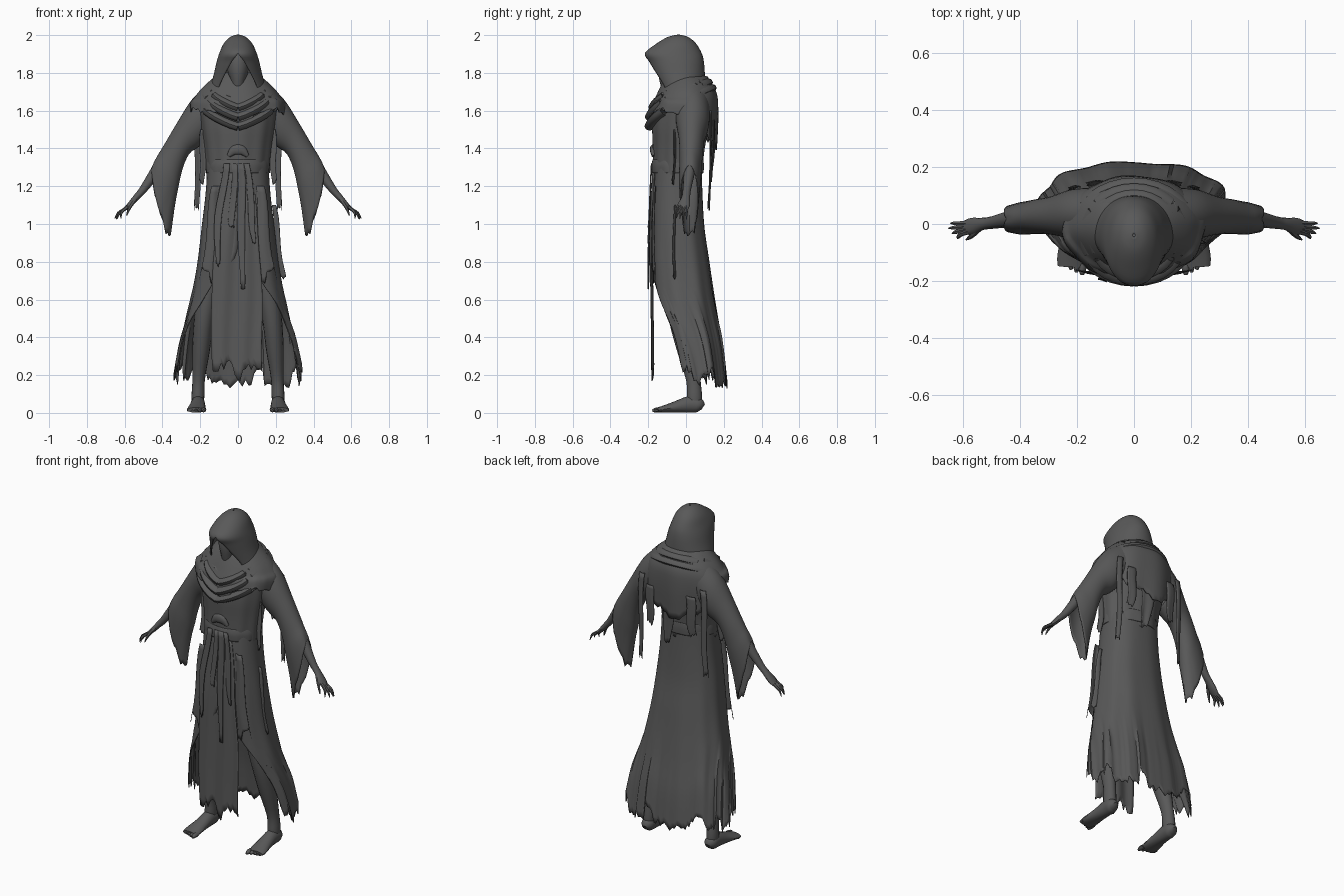
import bpy, bmesh, math, random
from mathutils import Vector

random.seed(7)
if "Cube" in bpy.data.objects:
    bpy.data.objects.remove(bpy.data.objects["Cube"])

GREY = (0.1, 0.1, 0.1, 1)
cloth = bpy.data.materials.new("dark_grey_cloth")
cloth.use_nodes = True
cloth.diffuse_color = GREY
cloth.node_tree.nodes["Principled BSDF"].inputs["Base Color"].default_value = GREY
parts = []


def smooth_rows(rows, steps):
    """Catmull-Rom interpolation between rows of numbers."""
    out = []
    for i in range(len(rows) - 1):
        a, b, c, d = (rows[max(0, min(len(rows) - 1, i + k))] for k in (-1, 0, 1, 2))
        for s in range(steps):
            t = s / steps
            out.append([q + t / 2 * (r - p + t * (2 * p - 5 * q + 4 * r - u + t * (3 * (q - r) + u - p)))
                        for p, q, r, u in zip(a, b, c, d)])
    return out + [list(rows[-1])]


def skin(name, rings, wrap=False, caps=False, thick=0.0, mirror=False):
    """Join successive rings of points into one surface."""
    bm = bmesh.new()
    grid = [[bm.verts.new(p) for p in ring] for ring in rings]
    n = len(grid[0])
    for a, b in zip(grid, grid[1:]):
        for i in range(n if wrap else n - 1):
            j = (i + 1) % n
            bm.faces.new((a[i], a[j], b[j], b[i]))
    if caps:
        bm.faces.new(grid[0])
        bm.faces.new(grid[-1])
    bmesh.ops.remove_doubles(bm, verts=bm.verts, dist=0.0005)
    bmesh.ops.recalc_face_normals(bm, faces=bm.faces)
    mesh = bpy.data.meshes.new(name)
    bm.to_mesh(mesh)
    bm.free()
    mesh.materials.append(cloth)
    ob = bpy.data.objects.new(name, mesh)
    bpy.context.collection.objects.link(ob)
    if thick:
        mod = ob.modifiers.new("thickness", "SOLIDIFY")
        mod.thickness, mod.offset = thick, 0
    if mirror:
        ob.modifiers.new("mirror", "MIRROR")
    parts.append(ob)


def ragged(n, amount):
    """Uneven hem offsets: broad tatters with small teeth."""
    out, level = [], 0
    for i in range(n):
        if i % 4 == 0:
            level = random.random()
        out.append(amount * (0.65 * level + 0.35 * random.random()))
    out[-1] = out[0]
    return out


def garment(name, rows, n=72, p=1.0, fold=0.0, waves=9, jag=0.0, hem=lambda a: 0, steps=4):
    """Rows are height, half width, front y, back y, half angle of the front gap."""
    rows = smooth_rows(rows, steps)
    teeth = ragged(n + 1, jag)
    power = lambda v: math.copysign(abs(v) ** p, v)
    rings = []
    for k, (z, rx, yf, yb, gap) in enumerate(rows):
        t = k / (len(rows) - 1)
        gap = math.radians(max(gap, 0))
        ring = []
        for i in range(n + 1):
            a = gap + (math.tau - 2 * gap) * i / n
            r = 1 + fold * t * math.sin(a * waves)
            drop = (teeth[i] + hem(a)) * max(0, (t - 0.6) / 0.4)
            ring.append((rx * r * power(math.sin(a)),
                         (yf + yb) / 2 - (yb - yf) / 2 * r * power(math.cos(a)), z + drop))
        rings.append(ring)
    skin(name, rings, thick=0.005)


def tube(name, pts, n=12, steps=3, mirror=True):
    """Points are x, y, z, side radius, other radius."""
    pts = smooth_rows(pts, steps)
    pos = [Vector(q[:3]) for q in pts]
    rings = []
    for k, q in enumerate(pts):
        d = (pos[min(k + 1, len(pos) - 1)] - pos[max(k - 1, 0)]).normalized()
        ref = Vector((0, 1, 0)) if abs(d.y) < 0.75 else Vector((0, 0, 1))
        u = d.cross(ref).normalized()
        v = d.cross(u)
        rings.append([pos[k] + u * q[3] * math.cos(math.tau * i / n) + v * q[4] * math.sin(math.tau * i / n)
                      for i in range(n)])
    skin(name, rings, wrap=True, caps=True, mirror=mirror)


def ribbon(name, pts, n=8, jag=0.08, ripple=0.006, mirror=False):
    """A hanging torn strip; points are x, y, z, half width."""
    rows = smooth_rows(pts, 5)
    teeth = ragged(n + 1, jag)
    rings = []
    for k, (x, y, z, w) in enumerate(rows):
        t = k / (len(rows) - 1)
        rings.append([(x + w * (2 * i / n - 1) + 0.005 * math.sin(k * 0.8),
                       y + ripple * math.sin(i * 0.8 + k * 0.15), z + teeth[i] * max(0, 3 * t - 2))
                      for i in range(n + 1)])
    skin(name, rings, thick=0.004, mirror=mirror)


# Torso and long split skirt
garment("torso", [(1.79, .07, -.09, .07, 0), (1.73, .15, -.12, .13, 0), (1.65, .205, -.155, .145, 0),
                  (1.53, .195, -.175, .125, 0), (1.4, .175, -.172, .095, 0), (1.24, .16, -.172, .08, 0)],
        fold=.02, waves=11)
garment("skirt", [(1.32, .158, -.165, .08, 0), (1.15, .17, -.178, .085, 0), (.98, .19, -.182, .095, 0),
                  (.82, .208, -.185, .118, 3), (.7, .227, -.18, .135, 28), (.5, .266, -.17, .165, 54),
                  (.32, .305, -.15, .195, 66), (.12, .333, -.13, .215, 72)],
        n=96, p=.82, fold=.025, waves=10, jag=.15)

# Ragged front panels of the skirt
ribbon("front_panel", [(0, -.17, 1.28, .07), (0, -.186, .95, .11), (-.01, -.18, .6, .135),
                       (0, -.176, .13, .13)], n=18, jag=.17)
ribbon("side_front_panel", [(.11, -.165, 1.2, .03), (.125, -.172, .95, .045), (.15, -.168, .66, .05)],
       jag=.12, mirror=True)
ribbon("loose_side_panel", [(.19, -.06, 1.1, .01), (.21, -.065, .9, .018), (.235, -.06, .68, .015)], n=4)

# Waist sash with trailing ends
garment("waist_sash", [(1.34, .162, -.174, .09, 0), (1.31, .166, -.181, .092, 0), (1.27, .165, -.179, .09, 0)],
        fold=.01, waves=13)
tube("sash_knot", [(-.05, -.172, 1.36, .01, .01), (-.02, -.178, 1.39, .025, .012), (.02, -.178, 1.39, .025, .012),
                   (.05, -.172, 1.36, .01, .01)], mirror=False)
for x, low, w in ((-.1, .72, .016), (-.03, .95, .014), (.02, .64, .018), (.075, .85, .014)):
    ribbon("sash_strip", [(x * .6, -.184, 1.32, w), (x, -.194, 1.05, w * 1.2), (x * 1.1, -.2, low, w * .6)],
           n=4, ripple=.003)

# Shoulder mantle, longer and torn at the back
garment("mantle", [(1.8, .09, -.09, .07, 0), (1.75, .155, -.12, .13, 0), (1.69, .212, -.15, .16, 0),
                   (1.62, .246, -.178, .168, 0), (1.52, .247, -.195, .16, 0)],
        fold=.02, waves=8, jag=.08, hem=lambda a: .04 * math.sin(a) ** 2 - .14 * max(0, -math.cos(a)))

# Draped cowl folds round the neck
for rx, yf, zf, yb, zb in ((.115, -.135, 1.66, .075, 1.77), (.145, -.172, 1.615, .095, 1.765),
                           (.175, -.19, 1.565, .115, 1.75), (.202, -.192, 1.515, .135, 1.72)):
    loop = []
    for i in range(33):
        a = math.tau * i / 32
        h = (1 - math.cos(a)) / 2
        loop.append((rx * math.sin(a), yf + (yb - yf) * h, zf + (zb - zf) * h ** .6, .022, .028))
    tube("cowl_fold", loop, n=8, steps=1, mirror=False)

# Hood with pointed brow, and the head inside
garment("hood", [(2.0, .004, -.045, -.035, 0), (1.988, .04, -.095, .01, 0), (1.955, .073, -.152, .05, 0),
                 (1.905, .096, -.214, .08, 0), (1.86, .11, -.198, .092, 16), (1.8, .124, -.175, .097, 31),
                 (1.74, .14, -.15, .098, 42), (1.68, .155, -.13, .1, 48)], n=48, p=.96)
tube("head", [(0, -.06, 1.66, .05, .05), (0, -.09, 1.74, .035, .045), (0, -.085, 1.81, .055, .065),
              (0, -.07, 1.88, .055, .065), (0, -.06, 1.92, .02, .02)], n=16, mirror=False)

# Sleeves: each row gives top x z, bottom x z, centre y, half depth
sleeve = smooth_rows([(.15, 1.74, .16, 1.46, .035, .09), (.24, 1.66, .21, 1.41, .035, .083),
                      (.317, 1.54, .262, 1.37, .03, .065), (.388, 1.42, .302, 1.27, .026, .058),
                      (.43, 1.35, .333, 1.1, .02, .055), (.447, 1.31, .358, .89, .018, .046)], 4)
N = 32
cuff = ragged(N, .13)
rings = []
for k, (xt, zt, xb, zb, cy, ry) in enumerate(sleeve):
    t = max(0, k / (len(sleeve) - 1) - .7) / .3
    ring = []
    for i in range(N):
        c, s = math.cos(math.tau * i / N), math.sin(math.tau * i / N)
        m = (1 + c) / 2
        ring.append((xb + (xt - xb) * m + .03 * t * abs(s), cy + ry * s,
                     zb + (zt - zb) * m + cuff[i] * t * (1 - m)))
    rings.append(ring)
skin("sleeve", rings, wrap=True, thick=.005, mirror=True)

# Thin forearms, palms and clawed fingers
tube("forearm", [(.34, .025, 1.42, .04, .04), (.42, .02, 1.3, .032, .032), (.5, .005, 1.185, .021, .022),
                 (.535, 0, 1.145, .017, .022), (.57, -.008, 1.105, .014, .03), (.595, -.012, 1.08, .01, .024)])
for y, reach, drop in ((-.034, .62, 1.03), (-.022, .64, 1.028), (-.01, .652, 1.03), (.002, .645, 1.024)):
    tube("finger", [(.58, y * .8, 1.095, .01, .01), (.605, y, 1.075, .009, .009),
                    ((.6 + reach) / 2 + .008, y * 1.3, 1.058, .007, .007), (reach, y * 1.5, drop, .002, .002)], n=6)
tube("thumb", [(.545, -.015, 1.13, .012, .012), (.572, -.042, 1.09, .009, .009), (.59, -.055, 1.045, .003, .003)], n=6)

# Legs and bare feet
tube("leg", [(.1, -.04, 1.0, .08, .09), (.14, -.045, .75, .068, .075), (.178, -.035, .52, .053, .06),
             (.195, .005, .34, .047, .054), (.208, .038, .18, .033, .038), (.212, .045, .09, .034, .04),
             (.212, .045, .04, .03, .038)], n=16)
tube("foot", [(.212, .09, .03, .018, .018), (.212, .07, .04, .036, .038), (.212, .02, .045, .038, .045),
              (.215, -.05, .032, .043, .032), (.22, -.115, .02, .05, .02), (.222, -.15, .015, .046, .014)], n=14)
for k in range(5):
    x, y, r = .182 + k * .02, -.178 + k * .009, .014 - k * .0012
    tube("toe", [(x, -.13, .016, r, r * .8), (x, y + .02, .015, r, r * .9), (x, y, .011, r * .5, r * .5)], n=8)

# Loose torn strips hanging from the shoulders
for x, y, top, low, w in ((.215, .13, 1.6, 1.05, .018), (.14, .148, 1.55, 1.27, .03),
                          (.188, -.06, 1.5, 1.2, .018)):
    ribbon("shoulder_strip", [(x * .95, y, top, w), (x, y, (top + low) / 2, w * .9), (x, y - .01, low, w * .7)],
           n=5, ripple=.004, mirror=True)
ribbon("back_strip", [(.02, .158, 1.6, .05), (.02, .145, 1.45, .045), (.03, .13, 1.2, .02)], n=6)

# Smooth shading with sharp creases
bpy.ops.object.select_all(action="DESELECT")
for ob in parts:
    ob.select_set(True)
bpy.context.view_layer.objects.active = parts[0]
bpy.ops.object.shade_smooth_by_angle(angle=math.radians(45))
